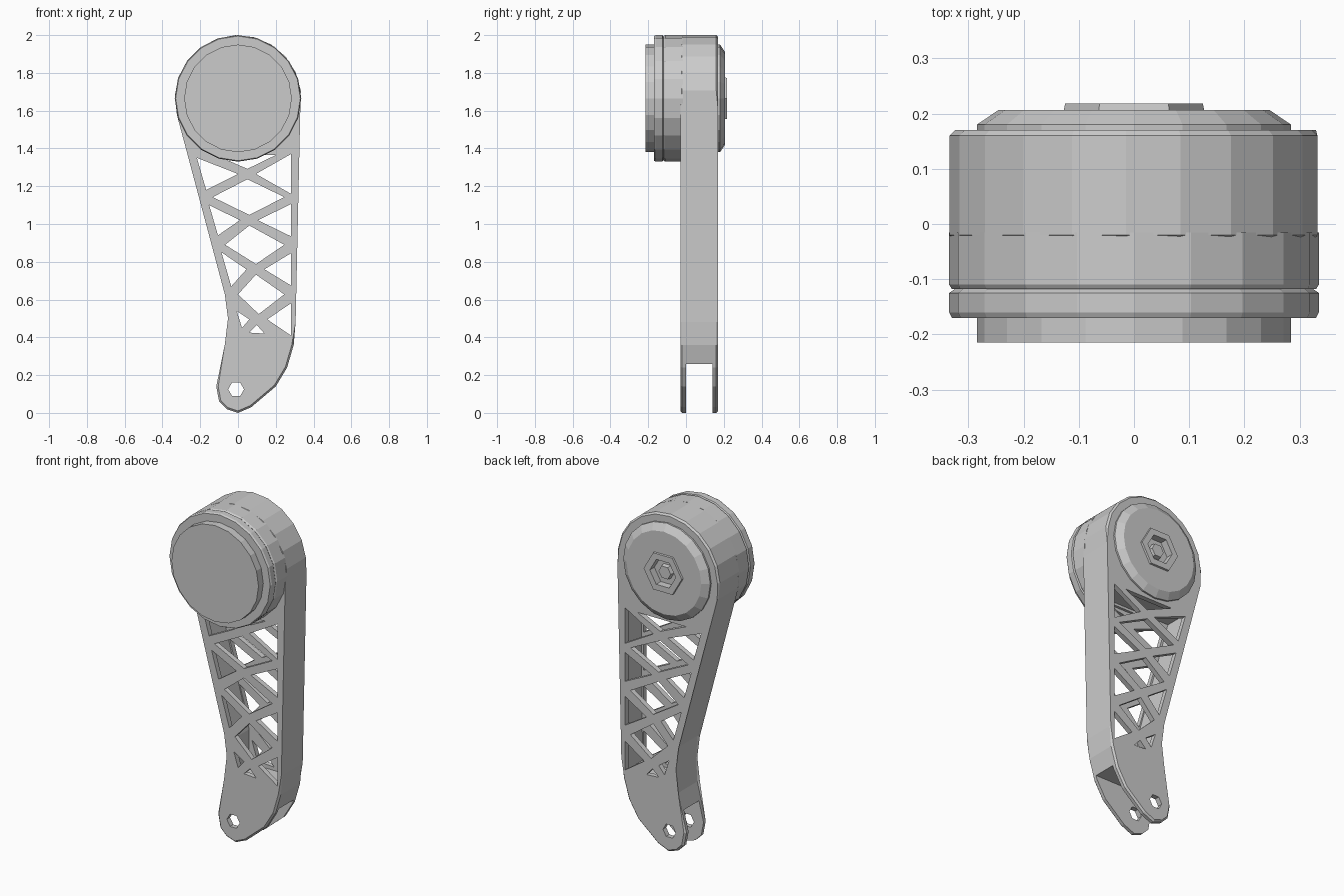
import bpy, bmesh
from math import sin, cos, pi, radians

if "Cube" in bpy.data.objects:
    bpy.data.objects.remove(bpy.data.objects["Cube"])

HEAD_Z, HEAD_R, SIDES = 1.665, 0.335, 20


def finish(name, bm):
    bmesh.ops.recalc_face_normals(bm, faces=bm.faces[:])
    me = bpy.data.meshes.new(name)
    bm.to_mesh(me)
    bm.free()
    ob = bpy.data.objects.new(name, me)
    bpy.context.collection.objects.link(ob)
    return ob


def prisms(name, polys, y0, y1, chamfer=0):
    """Extrude closed (x, z) outlines along y."""
    bm = bmesh.new()
    for poly in polys:
        a = [bm.verts.new((x, y0, z)) for x, z in poly]
        b = [bm.verts.new((x, y1, z)) for x, z in poly]
        caps = [bm.faces.new(a), bm.faces.new(b[::-1])]
        n = len(poly)
        for i in range(n):
            j = (i + 1) % n
            bm.faces.new((a[i], b[i], b[j], a[j]))
        if chamfer:
            rim = [e for f in caps for e in f.edges]
            bmesh.ops.bevel(bm, geom=rim, offset=chamfer, segments=1, affect='EDGES')
    return finish(name, bm)


def lathe(name, profile, sides=SIDES):
    """Turn an (r, y) profile round the head axis; both ends lie on the axis."""
    bm = bmesh.new()
    rings = []
    for r, y in profile:
        if r == 0:
            rings.append([bm.verts.new((0, y, HEAD_Z))] * sides)
        else:
            rings.append([bm.verts.new((r * cos(2 * pi * i / sides), y,
                                        HEAD_Z + r * sin(2 * pi * i / sides)))
                          for i in range(sides)])
    for p, q in zip(rings, rings[1:]):
        for i in range(sides):
            j = (i + 1) % sides
            bm.faces.new(list(dict.fromkeys((p[i], p[j], q[j], q[i]))))
    return finish(name, bm)


def cut(target, cutter):
    mod = target.modifiers.new("cut", 'BOOLEAN')
    mod.operation, mod.solver, mod.object = 'DIFFERENCE', 'EXACT', cutter
    bpy.context.view_layer.objects.active = target
    bpy.ops.object.modifier_apply(modifier=mod.name)
    bpy.data.objects.remove(cutter)


# Arm: round head tapering to a curved foot
arc = [(HEAD_R * cos(radians(a)), HEAD_Z + HEAD_R * sin(radians(a)))
       for a in [-10 + 205 * i / 12 for i in range(13)]]
foot = [(-0.06, 0.63), (-0.053, 0.5), (-0.06, 0.36), (-0.115, 0.14), (-0.1, 0.06),
        (-0.06, 0.02), (0.0, 0.0), (0.07, 0.03), (0.2, 0.14), (0.26, 0.24),
        (0.295, 0.36), (0.305, 0.48)]
arm = prisms("lower_leg_arm", [arc + foot], -0.03, 0.17, chamfer=0.01)


# Lattice windows around a column of strut crossings
def left(z):
    return -0.215 + (1.34 - z) * 0.26


RIGHT = 0.28
nodes = [(0.05, 1.265), (0.06, 1.02), (0.095, 0.76), (0.11, 0.495)]
windows = []
for i, (x, z) in enumerate(nodes):
    h = (0.085, 0.08, 0.09, 0.045)[i]
    windows.append([(x - 0.05, z), (left(z + h), z + h), (left(z - h) + 0.005, z - h)])
    k = 0.105 if i == 0 else 0.085
    windows.append([(x + 0.045, z), (RIGHT, z + k), (RIGHT, z - k)])
for (ax, az), (bx, bz) in zip(nodes, nodes[1:]):
    m = (az + bz) / 2
    windows.append([(ax, az - 0.028), (RIGHT - 0.035, m), (bx, bz + 0.028), (left(m) + 0.03, m)])
windows.append([(-0.12, 1.365), (0.2, 1.365), (0.05, 1.292)])
windows.append([(0.1, 0.465), (0.14, 0.42), (0.06, 0.425)])
# Pivot hole in the foot
windows.append([(-0.01 + 0.042 * cos(a * pi / 3), 0.125 + 0.042 * sin(a * pi / 3))
                for a in range(6)])

# Hollow inside, fork slot, then the openings
cavity = [(left(1.38) - 0.012, 1.38), (0.295, 1.38), (0.285, 0.4), (-0.025, 0.4), (-0.025, 0.6)]
cut(arm, prisms("cavity_cutter", [cavity], 0.0, 0.14))
slot = [(-0.5, -0.1), (0.5, -0.1), (0.5, 0.26), (-0.5, 0.26)]
cut(arm, prisms("slot_cutter", [slot], 0.0, 0.14))
cut(arm, prisms("window_cutter", windows, -0.1, 0.3))

# Motor housing in front of the arm head
lathe("motor_body", [(0, -0.118), (HEAD_R - 0.005, -0.118), (HEAD_R, -0.11),
                     (HEAD_R, -0.015), (0, -0.015)])
lathe("motor_ring", [(0, -0.17), (HEAD_R - 0.005, -0.17), (HEAD_R, -0.16),
                     (HEAD_R, -0.125), (0.325, -0.118), (0, -0.118)])
lathe("motor_cap", [(0, -0.215), (0.285, -0.215), (0.285, -0.165), (0, -0.165)])

# Bearing cover on the back with a hexagonal recessed nut
lathe("bearing_cover", [(0, 0.16), (0.285, 0.16), (0.285, 0.18), (0.245, 0.207),
                        (0.1, 0.207), (0.1, 0.165), (0, 0.165)])
lathe("hub_nut", [(0, 0.163), (0.135, 0.163), (0.125, 0.218), (0.085, 0.218),
                  (0.085, 0.175), (0.045, 0.175), (0.04, 0.2), (0, 0.2)], sides=6)
